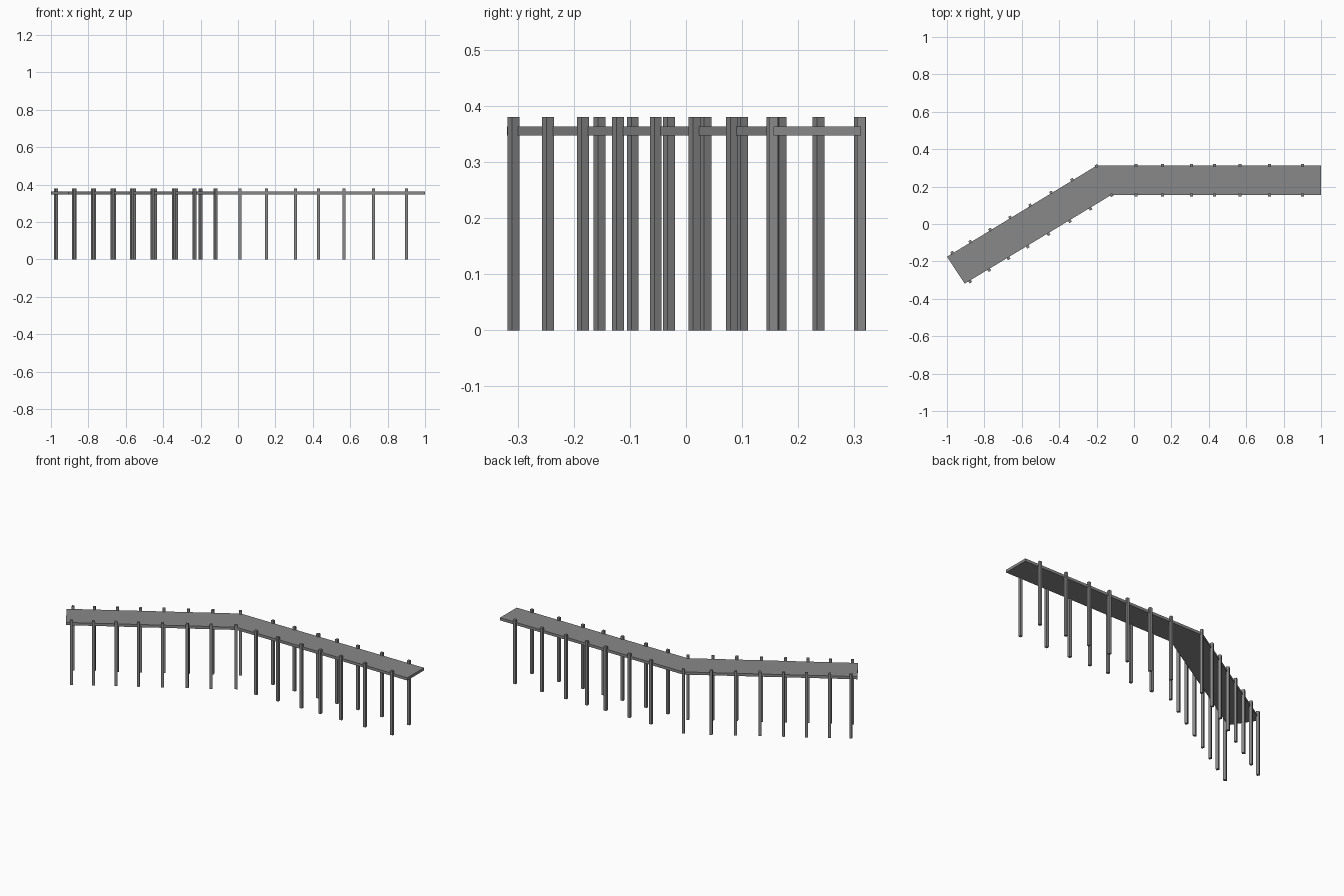
import bpy
import bmesh
from math import atan2
from mathutils import Vector, Matrix

cube = bpy.data.objects.get("Cube")
if cube:
    bpy.data.objects.remove(cube)

POST_SIDE, POST_HEIGHT = 0.0155, 0.38
DECK_BOTTOM, DECK_TOP = 0.347, 0.363

grey = bpy.data.materials.new("weathered grey")
grey.use_nodes = True
color = (0.25, 0.25, 0.25, 1)
grey.diffuse_color = color
grey.node_tree.nodes["Principled BSDF"].inputs["Base Color"].default_value = color


def finish(bm, name):
    bmesh.ops.recalc_face_normals(bm, faces=bm.faces)
    mesh = bpy.data.meshes.new(name)
    bm.to_mesh(mesh)
    bm.free()
    mesh.materials.append(grey)
    obj = bpy.data.objects.new(name, mesh)
    bpy.context.collection.objects.link(obj)
    return obj


def post(name, x, y, angle=0):
    bm = bmesh.new()
    bmesh.ops.create_cube(bm, size=1, matrix=Matrix.Diagonal((POST_SIDE, POST_SIDE, POST_HEIGHT, 1)))
    obj = finish(bm, name)
    obj.location = (x, y, POST_HEIGHT / 2)
    obj.rotation_euler.z = angle


# Bent deck: two quads sharing the bend line, extruded to a slab
back_edge = [Vector(p) for p in ((-1, -0.175), (-0.2, 0.312), (1, 0.312))]
front_edge = [Vector(p) for p in ((-0.905, -0.319), (-0.12, 0.156), (1, 0.156))]
bm = bmesh.new()
back, front = [[bm.verts.new((p.x, p.y, DECK_BOTTOM)) for p in edge]
               for edge in (back_edge, front_edge)]
for i in range(2):
    bm.faces.new((front[i], front[i + 1], back[i + 1], back[i]))
extruded = bmesh.ops.extrude_face_region(bm, geom=bm.faces[:])
top = [v for v in extruded["geom"] if isinstance(v, bmesh.types.BMVert)]
bmesh.ops.translate(bm, verts=top, vec=(0, 0, DECK_TOP - DECK_BOTTOM))
finish(bm, "deck")

# Posts along the straight run, in pairs
for i, x in enumerate((0.01, 0.152, 0.307, 0.43, 0.567, 0.724, 0.901)):
    post(f"straight_back_post_{i}", x, 0.3125)
    post(f"straight_front_post_{i}", x, 0.156)

# Posts along the angled run, turned with the deck
rows = {
    "back": (back_edge, 0.004, (-0.972, -0.875, -0.769, -0.662, -0.555, -0.443, -0.331)),
    "front": (front_edge, -0.006, (-0.876, -0.774, -0.671, -0.568, -0.457, -0.343, -0.233)),
}
for side, (edge, offset, xs) in rows.items():
    start, bend = edge[:2]
    run = bend - start
    angle = atan2(run.y, run.x)
    for i, x in enumerate(xs):
        y = start.y + (x - start.x) * run.y / run.x + offset
        post(f"angled_{side}_post_{i}", x, y, angle)
    post(f"bend_{side}_post", bend.x, bend.y - 0.002, angle)
